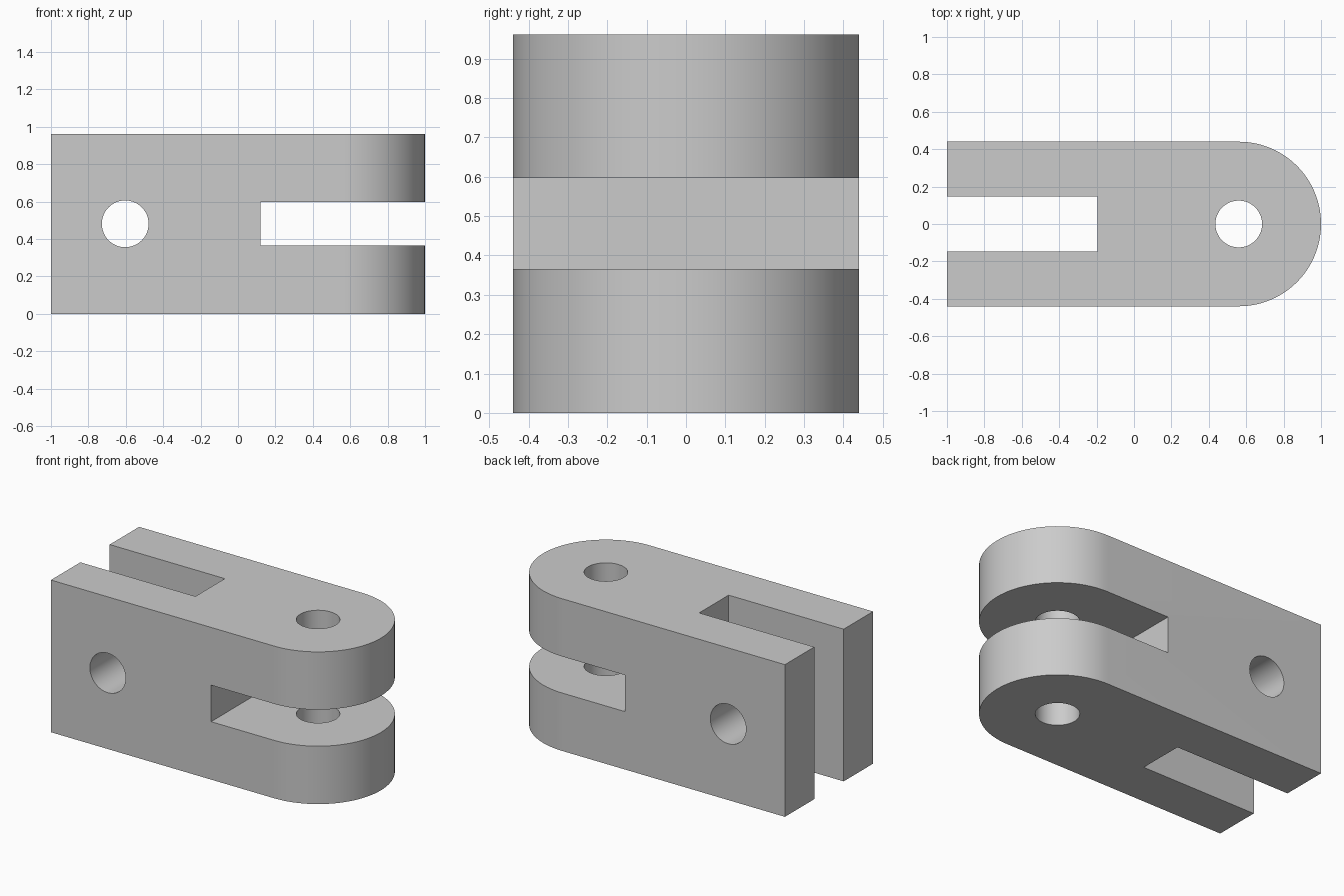
import bpy
import bmesh
from math import pi, cos, sin, radians
from mathutils import Matrix, Vector

if "Cube" in bpy.data.objects:
    bpy.data.objects.remove(bpy.data.objects["Cube"], do_unlink=True)

HALF_W, HEIGHT = 0.44, 0.962
PIVOT_X = 1 - HALF_W          # centre of the rounded end
CROSS_X = -0.603              # centre of the cross hole
HOLE_R = 0.125
MID_Z = HEIGHT / 2

grey = bpy.data.materials.new("plain_grey")
grey.use_nodes = True
colour = (0.6, 0.6, 0.6, 1)
grey.diffuse_color = colour
grey.node_tree.nodes["Principled BSDF"].inputs["Base Color"].default_value = colour


def add_object(name, bm):
    bmesh.ops.recalc_face_normals(bm, faces=bm.faces)
    mesh = bpy.data.meshes.new(name)
    bm.to_mesh(mesh)
    bm.free()
    mesh.materials.append(grey)
    obj = bpy.data.objects.new(name, mesh)
    bpy.context.collection.objects.link(obj)
    return obj


def box_cutter(name, low, high):
    low, high = Vector(low), Vector(high)
    bm = bmesh.new()
    bmesh.ops.create_cube(bm, size=1, matrix=Matrix.Translation((low + high) / 2)
                          @ Matrix.Diagonal((*(high - low), 1)))
    return add_object(name, bm)


def hole_cutter(name, centre, tilt):
    bm = bmesh.new()
    bmesh.ops.create_cone(bm, cap_ends=True, segments=64, radius1=HOLE_R,
                          radius2=HOLE_R, depth=2,
                          matrix=Matrix.Translation(centre) @ Matrix.Rotation(tilt, 4, 'X'))
    return add_object(name, bm)


# Link body: square at one end, half round at the other
outline = [(-1, HALF_W), (-1, -HALF_W)]
STEPS = 48
for i in range(STEPS + 1):
    a = -pi / 2 + pi * i / STEPS
    outline.append((PIVOT_X + HALF_W * cos(a), HALF_W * sin(a)))
bm = bmesh.new()
base = bm.faces.new([bm.verts.new((x, y, 0)) for x, y in outline])
top = bmesh.ops.extrude_face_region(bm, geom=[base])["geom"]
bmesh.ops.translate(bm, vec=(0, 0, HEIGHT),
                    verts=[v for v in top if isinstance(v, bmesh.types.BMVert)])
body = add_object("clevis_link", bm)

# Fork slots and pin holes
cutters = [
    box_cutter("upright_slot_cutter", (-2, -0.147, -1), (-0.195, 0.147, 2)),
    box_cutter("level_slot_cutter", (0.12, -1, 0.366), (2, 1, 0.597)),
    hole_cutter("upright_hole_cutter", (PIVOT_X, 0, MID_Z), 0),
    hole_cutter("cross_hole_cutter", (CROSS_X, 0, MID_Z), pi / 2),
]
bpy.ops.object.select_all(action='DESELECT')
bpy.context.view_layer.objects.active = body
body.select_set(True)
for cutter in cutters:
    cutter.hide_render = True
    cut = body.modifiers.new(cutter.name, 'BOOLEAN')
    cut.operation = 'DIFFERENCE'
    cut.solver = 'EXACT'
    cut.object = cutter
    bpy.ops.object.modifier_apply(modifier=cut.name)
    bpy.data.objects.remove(cutter, do_unlink=True)

# Smooth round walls, crisp edges
bpy.ops.object.shade_smooth_by_angle(angle=radians(30))
